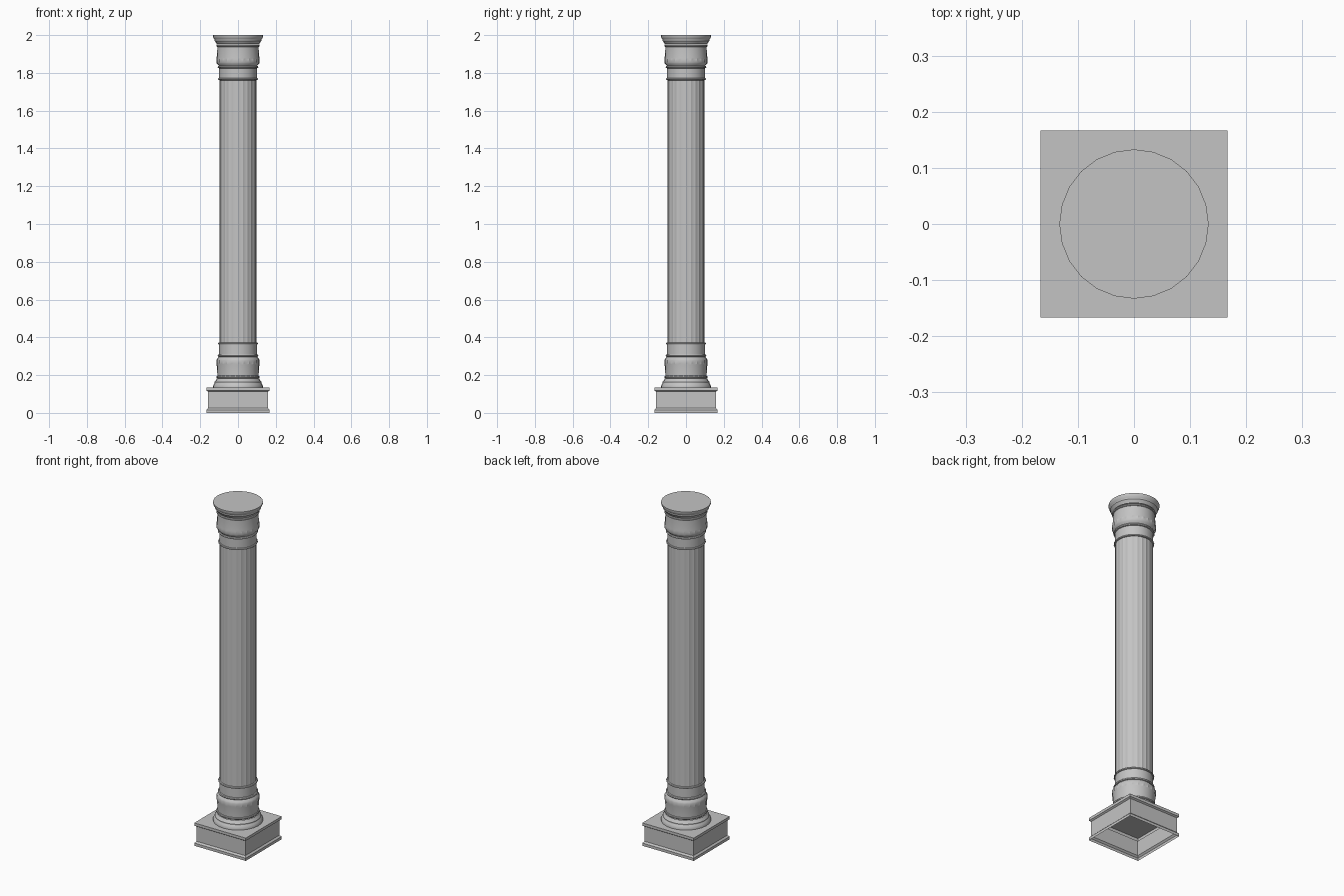
import bpy
import bmesh
import math

old = bpy.data.objects.get("Cube")
if old:
    bpy.data.objects.remove(old)

stone = bpy.data.materials.new("grey stone")
stone.use_nodes = True
GREY = (0.55, 0.55, 0.55, 1)
stone.diffuse_color = GREY
stone.node_tree.nodes["Principled BSDF"].inputs["Base Color"].default_value = GREY

SIDES = 24
AXIS_SUM = 2.134   # base and capital mirror each other about half this height


def lathe(name, rings, sides, turn=0.0, cap=False, smooth=True):
    """Sweep (radius, height, flute depth) rings; odd columns sink by the depth."""
    bm = bmesh.new()
    loops = []
    for r, z, depth in rings:
        loop = []
        for i in range(sides):
            a = turn + math.tau * i / sides
            q = r - depth * (i % 2)
            loop.append(bm.verts.new((q * math.cos(a), q * math.sin(a), z)))
        loops.append(loop)
    for low, high in zip(loops, loops[1:]):
        for i in range(sides):
            j = (i + 1) % sides
            bm.faces.new((low[i], low[j], high[j], high[i]))
    if cap:
        bm.faces.new(loops[-1])
    mesh = bpy.data.meshes.new(name)
    bm.to_mesh(mesh)
    bm.free()
    mesh.materials.append(stone)
    obj = bpy.data.objects.new(name, mesh)
    bpy.context.collection.objects.link(obj)
    if smooth:
        bpy.ops.object.select_all(action="DESELECT")
        obj.select_set(True)
        bpy.context.view_layer.objects.active = obj
        bpy.ops.object.shade_smooth_by_angle(angle=math.radians(30))
    return obj


def bead(r, z, bulge, half):
    """Rounded ring profile."""
    steps = [math.pi * (k / 4 - 0.5) for k in range(5)]
    return [(r + bulge * math.cos(t), z + half * math.sin(t), 0) for t in steps]


def both_ends(part, rings, sides, cap=False):
    """Make a base part and its mirrored twin on the capital."""
    lathe("base_" + part, rings, sides)
    flipped = [(r, AXIS_SUM - z, d) for r, z, d in reversed(rings)]
    lathe("capital_" + part, flipped, sides, cap=cap)


# Square plinth, open underneath, with a lip at the bottom and top
plinth = [(0.167, 0), (0.167, 0.016), (0.158, 0.025), (0.158, 0.112),
          (0.167, 0.118), (0.167, 0.134)]
lathe("plinth", [(w * math.sqrt(2), z, 0) for w, z in plinth], 4,
      turn=math.pi / 4, cap=True, smooth=False)

# Flared outer moulding
flare = [(0.133, 0.134, 0), (0.133, 0.142, 0), (0.128, 0.152, 0),
         (0.124, 0.158, 0), (0.124, 0.164, 0), (0.118, 0.172, 0),
         (0.112, 0.182, 0)]
both_ends("flare", flare, SIDES, cap=True)

# Rings between the mouldings
both_ends("lower_ring", bead(0.109, 0.19, 0.006, 0.007), SIDES)
both_ends("middle_ring", bead(0.099, 0.303, 0.009, 0.007), SIDES)
both_ends("upper_ring", bead(0.098, 0.367, 0.008, 0.006), SIDES)

# Bell with short grooves towards its wide end
bell = [(0.109, 0.196, 0), (0.110, 0.215, 0.001), (0.113, 0.255, 0.002),
        (0.115, 0.262, 0.004), (0.115, 0.278, 0.004), (0.111, 0.286, 0.002),
        (0.100, 0.298, 0)]
both_ends("bell", bell, SIDES * 2)

# Plain neck
both_ends("neck", [(0.100, 0.298, 0), (0.100, 0.366, 0)], SIDES)

# Long shaft with shallow flutes
lathe("shaft", [(0.098, 0.36, 0.003), (0.098, AXIS_SUM - 0.36, 0.003)], SIDES * 2)
